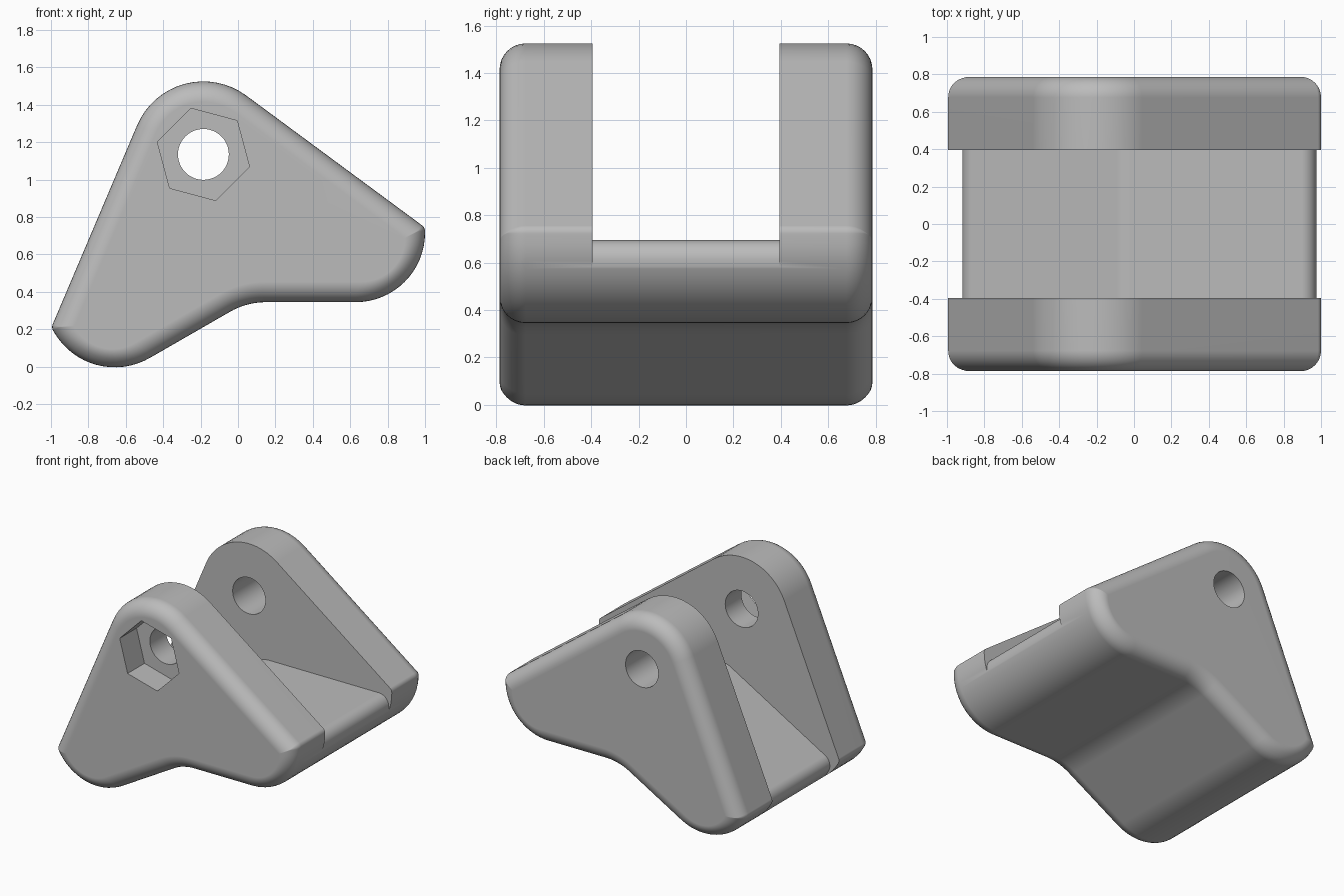
import bpy, bmesh, math
from mathutils import Vector

cube = bpy.data.objects.get("Cube")
if cube:
    bpy.data.objects.remove(cube, do_unlink=True)

grey = bpy.data.materials.new("plain grey")
grey.use_nodes = True
colour = (0.5, 0.5, 0.5, 1)
grey.diffuse_color = colour
grey.node_tree.nodes["Principled BSDF"].inputs["Base Color"].default_value = colour

HALF_DEPTH, ROUND, SLOT = 0.787, 0.11, 0.395
HOLE_X, HOLE_Z = -0.185, 1.135


def rounded_outline(corners, inset=0.0, steps=16):
    """Inset a counter-clockwise outline of (x, z, radius) and fillet its corners."""
    pts = [Vector(c[:2]) for c in corners]
    n = len(pts)
    dirs = [(pts[(i + 1) % n] - pts[i]).normalized() for i in range(n)]
    moved, radii, tans = [], [], []
    for i in range(n):
        a, b = dirs[i - 1], dirs[i]
        na, nb = Vector((-a.y, a.x)), Vector((-b.y, b.x))
        moved.append(pts[i] + (na + nb) * inset / (1 + na.dot(nb)))
        turn = math.atan2(a.cross(b), a.dot(b))
        r = corners[i][2]
        r = max(r - inset, 0.003) if turn > 0 else r + inset
        radii.append(r)
        tans.append(abs(math.tan(turn / 2)))
    # Large fillets give way to the small tip fillets next to them
    for i in sorted(range(n), key=lambda k: radii[k]):
        for j in ((i - 1) % n, (i + 1) % n):
            room = (moved[i] - moved[j]).length - radii[j] * tans[j]
            if radii[i] > radii[j] and radii[i] * tans[i] > room:
                radii[i] = room * 0.98 / tans[i]
    out = []
    for i in range(n):
        if corners[i][2] == 0:
            out.append(moved[i])
            continue
        a, b = dirs[i - 1], dirs[i]
        side = 1 if a.cross(b) > 0 else -1
        start = moved[i] - a * radii[i] * tans[i]
        centre = start + Vector((-a.y, a.x)) * side * radii[i]
        turn = math.atan2(a.cross(b), a.dot(b))
        for k in range(steps + 1):
            t = turn * k / steps
            arm = start - centre
            out.append(centre + Vector((arm.x * math.cos(t) - arm.y * math.sin(t),
                                        arm.x * math.sin(t) + arm.y * math.cos(t))))
    return out


def loft(name, rings):
    """Solid through a list of (y, outline) rings."""
    bm = bmesh.new()
    loops = [[bm.verts.new((p.x, y, p.y)) for p in ring] for y, ring in rings]
    for lo, hi in zip(loops, loops[1:]):
        for i in range(len(lo)):
            bm.faces.new((lo[i - 1], lo[i], hi[i], hi[i - 1]))
    bm.faces.new(loops[0])
    bm.faces.new(loops[-1])
    bmesh.ops.recalc_face_normals(bm, faces=bm.faces)
    mesh = bpy.data.meshes.new(name)
    bm.to_mesh(mesh)
    bm.free()
    obj = bpy.data.objects.new(name, mesh)
    bpy.context.collection.objects.link(obj)
    mesh.materials.append(grey)
    return obj


def ring(count, radius, turn):
    return [Vector((HOLE_X + radius * math.cos(turn + math.tau * k / count),
                    HOLE_Z + radius * math.sin(turn + math.tau * k / count)))
            for k in range(count)]


# Clevis body: side outline swept across, outer rims rounded over
side = [(-0.798, -0.141, 0.385), (0.046, 0.345, 0.385), (1, 0.345, 0.38),
        (1, 0.744, 0.04), (-0.349, 1.74, 0.385), (-0.998, 0.21, 0.04)]
rim = []
for k in range(9):
    t = math.pi / 2 * k / 8
    rim.append((HALF_DEPTH - ROUND * (1 - math.sin(t)), ROUND * (1 - math.cos(t))))
half = [(y, rounded_outline(side, d)) for y, d in rim]
body = loft("clevis_bracket", [(-y, r) for y, r in reversed(half)] + half)

# Slot between the ears, with a bent floor and rounded ends
floor = [(0.975, -0.3, 0), (0.975, 0.695, 0.08), (-0.06, 0.695, 0.15),
         (-0.947, 0.182, 0.08), (-0.647, -0.338, 0), (-2, -1, 0),
         (-2, 2.5, 0), (2, 2.5, 0), (2, -0.3, 0)]
# The list runs clockwise, so reverse it
slot_line = rounded_outline(floor[::-1], 0, 10)
cutters = [
    loft("slot_cutter", [(-SLOT, slot_line), (SLOT, slot_line)]),
    loft("pin_hole_cutter", [(y, ring(48, 0.136, 0)) for y in (-1, 1)]),
    loft("nut_pocket_cutter", [(y, ring(6, 0.255, math.radians(45)))
                               for y in (-1, 0.2 - HALF_DEPTH)]),
]

bpy.ops.object.select_all(action='DESELECT')
bpy.context.view_layer.objects.active = body
body.select_set(True)
for cutter in cutters:
    cutter.hide_render = True
    mod = body.modifiers.new(cutter.name, 'BOOLEAN')
    mod.operation = 'DIFFERENCE'
    mod.solver = 'EXACT'
    mod.object = cutter
    bpy.ops.object.modifier_apply(modifier=mod.name)
for cutter in cutters:
    bpy.data.objects.remove(cutter, do_unlink=True)

# Smooth rounds, crisp cut edges, flat sides
bpy.ops.object.shade_smooth_by_angle(angle=math.radians(28))
weighted = body.modifiers.new("flat_sides", 'WEIGHTED_NORMAL')
weighted.keep_sharp = True
